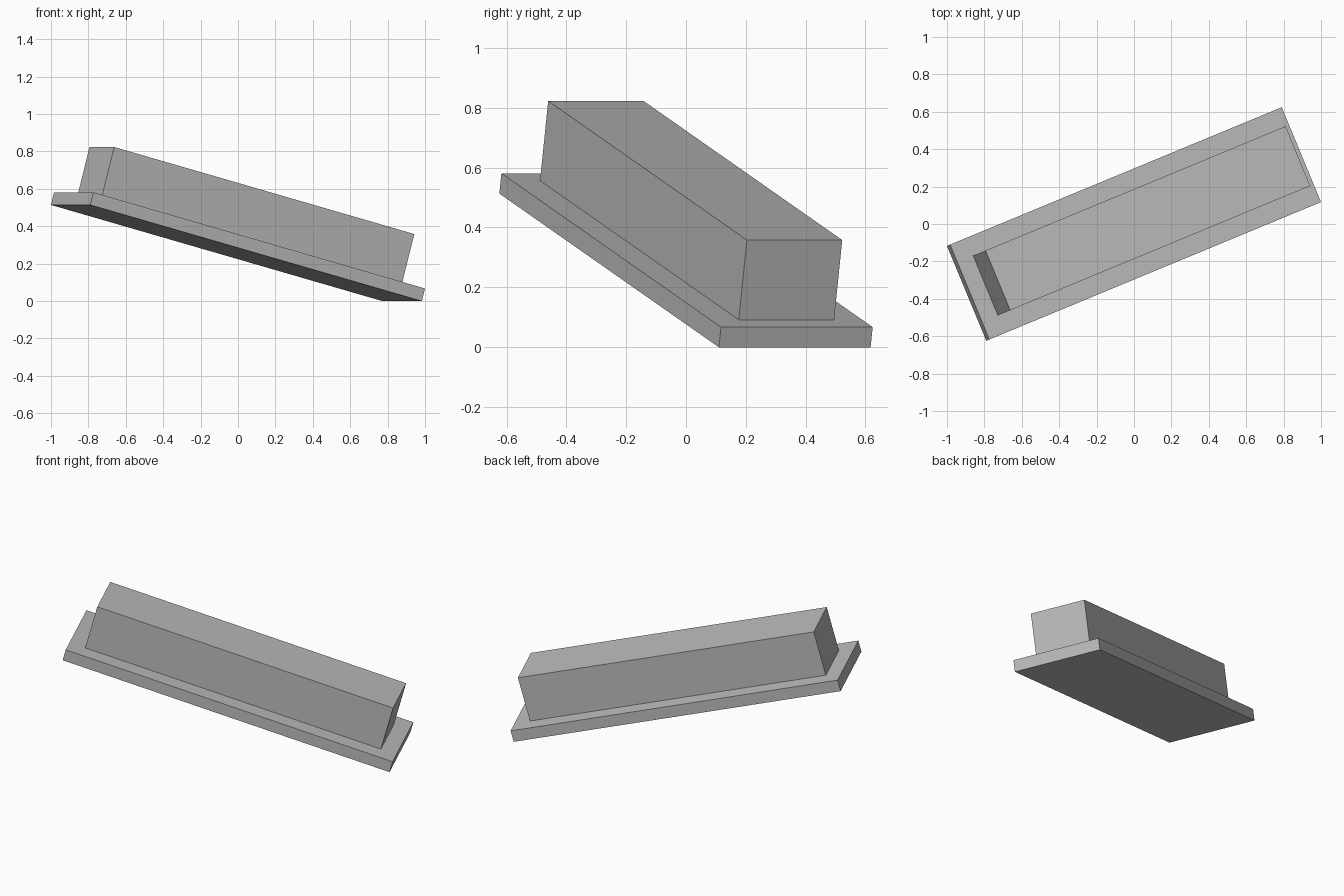
import bpy
from math import radians
from mathutils import Euler, Matrix, Vector

cube = bpy.data.objects.get("Cube")
if cube:
    bpy.data.objects.remove(cube, do_unlink=True)

# Single grey material
grey = bpy.data.materials.new("plain_grey")
grey.use_nodes = True
colour = (0.5, 0.5, 0.5, 1)
grey.diffuse_color = colour
grey.node_tree.nodes["Principled BSDF"].inputs["Base Color"].default_value = colour

# Shared tilt: the long axis slopes down towards +x and turns towards +y
tilt = Euler((0, radians(15), radians(22.5))).to_matrix().to_4x4()
placement = Matrix.Translation((0, 0, 0.29)) @ tilt


def tilted_box(name, size, height):
    """Box centred on the tilted frame, raised along its normal."""
    bpy.ops.mesh.primitive_cube_add(size=1)
    box = bpy.context.object
    box.name = name
    box.data.transform(Matrix.Diagonal((*size, 1)))
    box.matrix_world = placement @ Matrix.Translation(Vector((0, 0, height)))
    box.data.materials.append(grey)
    return box


plate_thickness = 0.07
block_height = 0.276

# Flat plate underneath
tilted_box("base_plate", (1.987, 0.549, plate_thickness), 0)

# Long block standing on the plate
tilted_box("upper_block", (1.798, 0.345, block_height),
           (plate_thickness + block_height) / 2)
